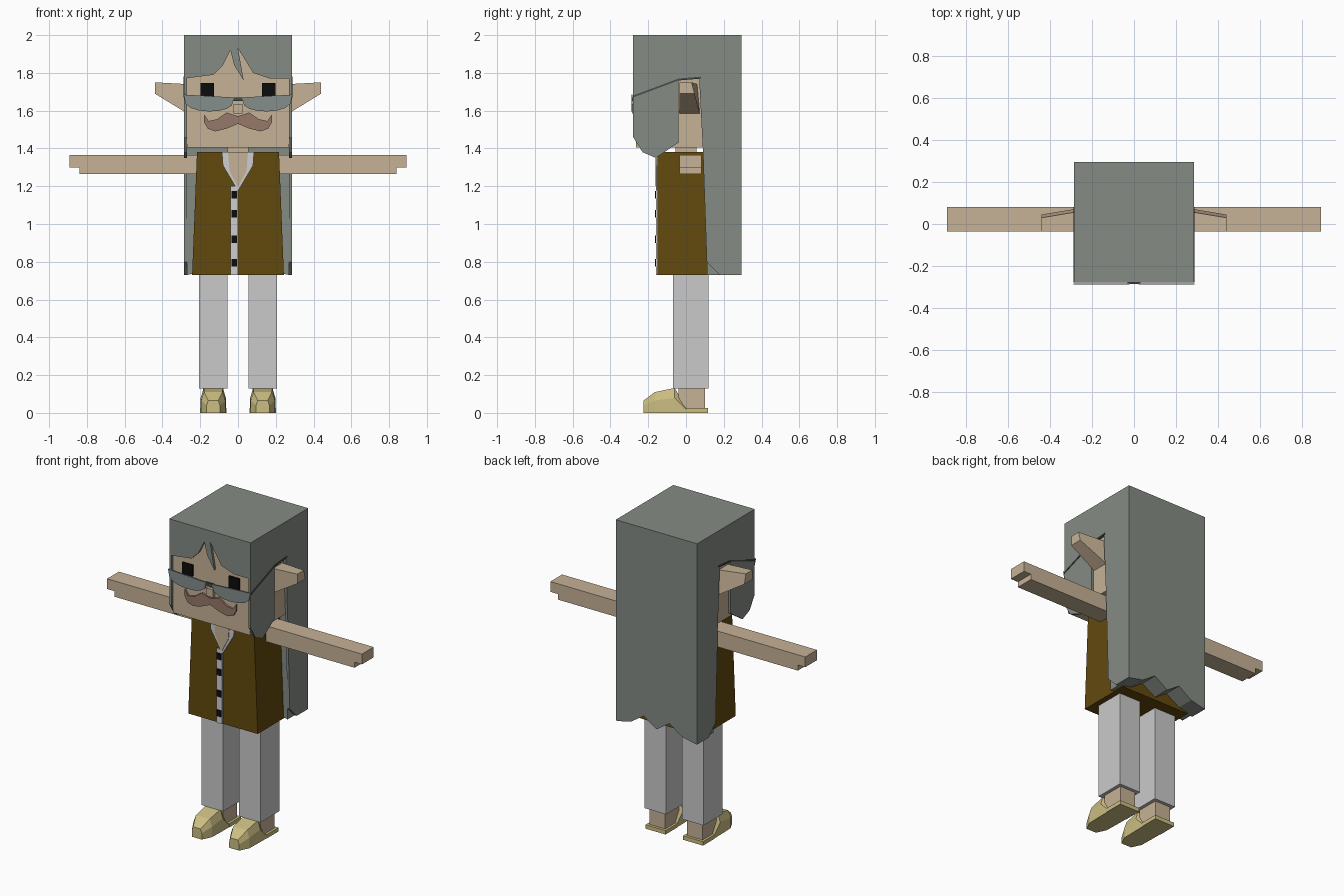
import bpy, bmesh, math

if "Cube" in bpy.data.objects:
    bpy.data.objects.remove(bpy.data.objects["Cube"], do_unlink=True)


def material(name, hex_colour):
    """Flat material; the display colour is converted to linear."""
    channels = [byte / 255 for byte in bytes.fromhex(hex_colour)]
    linear = [((c + .055) / 1.055) ** 2.4 for c in channels] + [1]
    mat = bpy.data.materials.new(name)
    mat.use_nodes = True
    mat.diffuse_color = linear
    mat.node_tree.nodes["Principled BSDF"].inputs["Base Color"].default_value = linear
    return mat


hair = material("grey hair", "858B84")
skin = material("tan skin", "C6B296")
vest = material("brown vest", "62490D")
shirt = material("white shirt", "CFCFD1")
trouser = material("light trousers", "CACACA")
shoe = material("yellow shoe", "CCBE82")
brown = material("brown moustache", "96796A")
black = material("black", "0C0C0C")
glass = material("grey lens", "858E8C")
frame = material("dark frame", "4A4C4C")


def loft(name, mat, rings):
    """Join rings with equal point counts and cap both ends."""
    bm = bmesh.new()
    loops = [[bm.verts.new(point) for point in ring] for ring in rings]
    for near, far in zip(loops, loops[1:]):
        for i in range(len(near)):
            bm.faces.new((near[i - 1], near[i], far[i], far[i - 1]))
    bm.faces.new(loops[0])
    bm.faces.new(loops[-1])
    bmesh.ops.recalc_face_normals(bm, faces=bm.faces)
    mesh = bpy.data.meshes.new(name)
    bm.to_mesh(mesh)
    bm.free()
    mesh.materials.append(mat)
    bpy.context.collection.objects.link(bpy.data.objects.new(name, mesh))


def front_plate(name, mat, outline, depth):
    """Outline in x and z, extruded along y."""
    loft(name, mat, [[(x, y, z) for x, z in outline] for y in depth])


def side_plate(name, mat, outline, width):
    """Outline in y and z, extruded along x."""
    loft(name, mat, [[(x, y, z) for y, z in outline] for x in width])


def box(name, mat, xs, ys, zs):
    (left, right), (low, high) = xs, zs
    front_plate(name, mat, [(left, low), (right, low), (right, high), (left, high)], ys)


def around(centre, half):
    return centre - half, centre + half


def mirrored(outline):
    """Complete a half outline with its reflection in x."""
    return outline + [(-x, z) for x, z in reversed(outline)]


# Shared levels and extents
top, hem, chin, shoulder = 2, .73, 1.405, 1.38
half, front, back = .285, -.28, .295
thick = .015
inner = half - thick
face = front + thick

# Head
box("head", skin, around(0, inner), (face, back / 2), (chin, top - thick))
box("neck", skin, around(0, .055), around(0, .055), (shoulder - thick, chin))
box("nose", skin, around(0, .025), (front - .005, face), around(1.61, .025))

# Hair: crown, fringe with a split tuft, back curtain with notched hem
box("hair_crown", hair, around(0, inner), (face, back), (top - thick * 2, top))
hairline = [(-half, 1.77), (-.13, 1.79), (-.08, 1.84), (-.04, 1.92), (-.02, 1.84),
            (.03, 1.76), (0, 1.93), (.08, 1.8), (.17, 1.77), (half, 1.77)]
front_plate("hair_fringe", hair, hairline + [(half, top), (-half, top)], (front, face))
notches = [(inner * i / 3, hem + (.08 if abs(i) == 1 else .02 * (abs(i) < 3)))
           for i in range(-3, 4)]
front_plate("hair_back", hair, notches + [(inner, top - thick), (-inner, top - thick)],
            (.11, back))
side_hair = [(front, top), (front, 1.46), (-.23, shoulder), (-.16, 1.35),
             (-.04, 1.43), (-.04, 1.77), (.07, 1.77), (.09, shoulder),
             (.11, .8), (.18, hem), (back, hem), (back, top)]

# Moustache and the bridge of the glasses
moustache = [(0, 1.57), (.06, 1.59), (.11, 1.555), (.155, 1.545), (.18, 1.58),
             (.18, 1.54), (.16, 1.505), (.12, 1.49), (.06, 1.505), (0, 1.53)]
for sign, side in ((1, "left"), (-1, "right")):
    front_plate(side + "_moustache", brown, [(sign * x, z) for x, z in moustache],
                (front + .003, face))
box("glasses_bridge", frame, around(0, .03), around(front, .005), around(1.66, .01))
temple_path = [(front, 1.67), (-.04, 1.76), (.08, 1.77)]
temple = temple_path + [(y, z + .01) for y, z in reversed(temple_path)]

# Half-moon lens outline: flat top with a full, rounded lower edge
arc = [math.pi * i / 8 for i in range(9)]
lens = [(.155 - .133 * math.cos(a), 1.67 + thick * (a / math.pi) ** 4
         - .075 * abs(math.sin(a)) ** .6) for a in arc]

# Vest tapering upwards
loft("vest", vest, [[(-w, -.15, z), (w, -.15, z), (w, rear, z), (-w, rear, z)]
                    for w, rear, z in ((.243, .19, hem), (.217, .12, shoulder))])

# Shirt strip, open collar, bare chest and buttons
strip = (-.04, 0)
box("shirt_strip", shirt, strip, (-.159, -.15), (hem, 1.2))
collar = [(.003, 1.18), (.08, 1.31), (.085, shoulder)]
front_plate("shirt_collar", shirt, mirrored(collar), (-.158, -.149))
opening = [(.003, 1.2), (.045, 1.28), (.053, shoulder)]
front_plate("chest_opening", skin, mirrored(opening), (-.162, -.154))
for number, height in enumerate((.795, .92, 1.055, 1.155)):
    box(f"button_{number}", black, around(sum(strip) / 2, thick), (-.165, -.157),
        around(height, .02))

# Paired parts
for sign, side in ((1, "left"), (-1, "right")):
    side_plate(side + "_side_hair", hair, side_hair, (sign * inner, sign * half))
    box(side + "_eye", black, around(sign * .163, .036), (front + .005, face),
        around(1.71, .036))
    front_plate(side + "_lens", glass, [(sign * x, z) for x, z in lens],
                around(front - .006, .003))
    side_plate(side + "_temple", frame, temple, around(sign * half, .004))

    # Ear narrowing to a raised tip
    loft(side + "_ear", skin, [
        [(sign * x, -.035, low), (sign * x, rear, low),
         (sign * x, rear - thick, high), (sign * x, -.035, high)]
        for x, rear, low, high in ((.26, .075, 1.58, 1.74), (.44, .045, 1.69, 1.75))])

    # Arm and stepped fingertips
    reach, wrist, tip = sign * .2, sign * .84, sign * .892
    box(side + "_arm", skin, (reach, wrist), (-.035, .082), (1.265, 1.365))
    box(side + "_fingers", skin, (wrist, tip), (-.035, .082), (1.3, 1.365))

    # Leg, ankle and wedge-shaped shoe
    middle = sign * .131
    box(side + "_trouser_leg", trouser, around(middle, .076), (-.07, .12), (.13, hem))
    box(side + "_ankle", skin, around(middle, .055), (-.04, .1), (thick, .135))
    box(side + "_heel_sole", shoe, around(middle, .07), (0, .117), (0, .025))
    sections = ((-.225, .035, .065), (-.165, .064, .11), (-.06, .067, .132), (0, .067, .03))
    loft(side + "_shoe", shoe, [
        [(middle + wide * across, y, height * up)
         for across, up in ((-1, 0), (1, 0), (1, .6), (.75, 1), (-.75, 1), (-1, .6))]
        for y, wide, height in sections])
